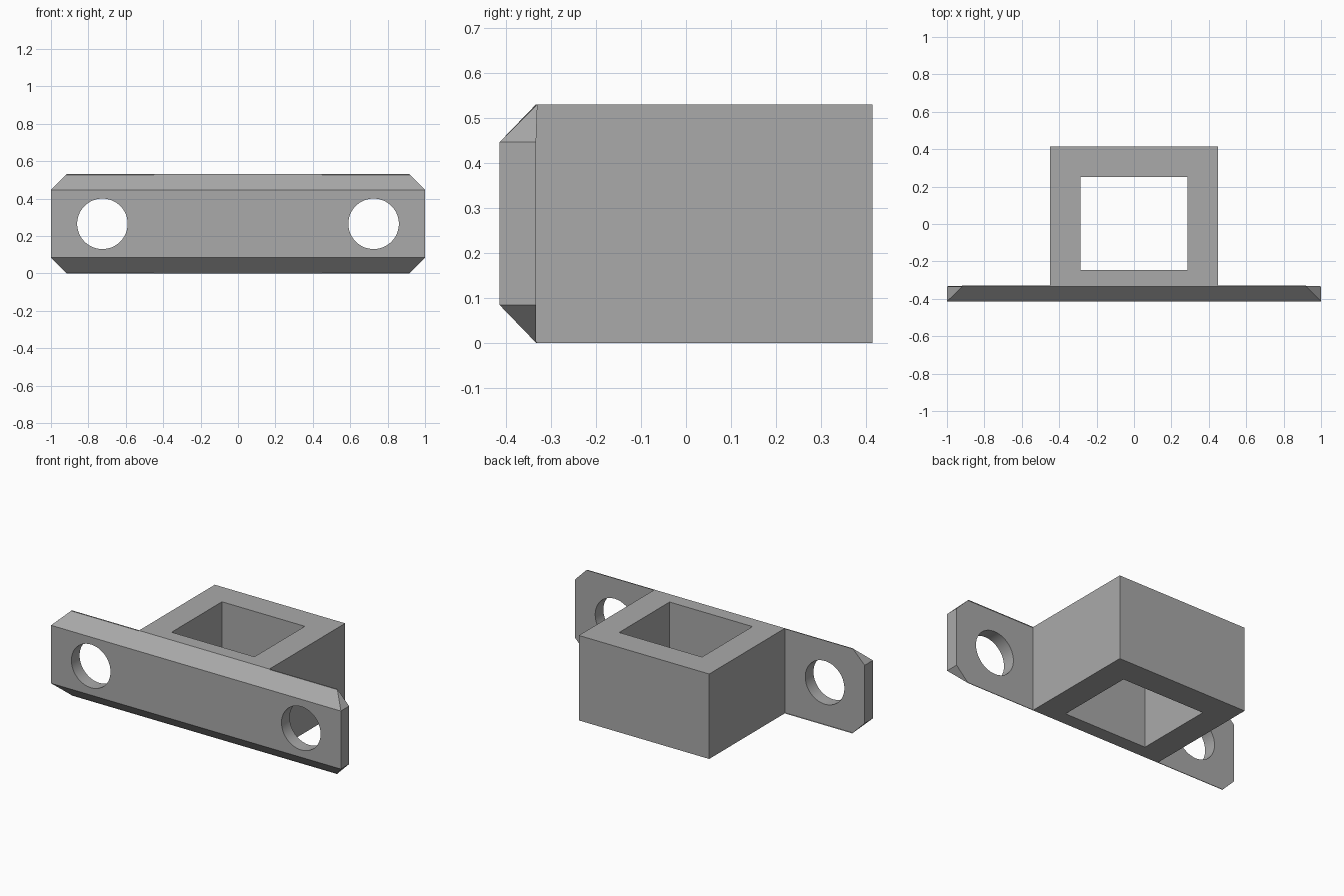
import bpy, bmesh, math
from mathutils import Matrix

cube = bpy.data.objects.get("Cube")
if cube:
    bpy.data.objects.remove(cube, do_unlink=True)

HEIGHT = 0.53
DEPTH = 0.414        # half depth of the whole bracket
FLANGE_BACK = -0.333
SOCKET = 0.45        # half width of the square socket
CHAMFER = 0.084

grey = bpy.data.materials.new("plain grey")
grey.use_nodes = True
colour = (0.4, 0.4, 0.4, 1)
grey.diffuse_color = colour
grey.node_tree.nodes["Principled BSDF"].inputs["Base Color"].default_value = colour


def make_object(name, bm):
    bmesh.ops.recalc_face_normals(bm, faces=bm.faces)
    mesh = bpy.data.meshes.new(name)
    bm.to_mesh(mesh)
    bm.free()
    mesh.materials.append(grey)
    obj = bpy.data.objects.new(name, mesh)
    bpy.context.collection.objects.link(obj)
    return obj


def cut(target, cutter):
    cutter.hide_render = True
    mod = target.modifiers.new("cut", 'BOOLEAN')
    mod.operation = 'DIFFERENCE'
    mod.solver = 'EXACT'
    mod.object = cutter
    bpy.context.view_layer.objects.active = target
    bpy.ops.object.modifier_apply(modifier=mod.name)
    bpy.data.objects.remove(cutter, do_unlink=True)


# Bracket body: plan outline extruded upwards
half = [(1, -DEPTH), (1, FLANGE_BACK), (SOCKET, FLANGE_BACK), (SOCKET, DEPTH)]
outline = half + [(-x, y) for x, y in reversed(half)]
bm = bmesh.new()
base = bm.faces.new([bm.verts.new((x, y, 0)) for x, y in outline])
extruded = bmesh.ops.extrude_face_region(bm, geom=[base], use_keep_orig=True)
top = [g for g in extruded["geom"] if isinstance(g, bmesh.types.BMVert)]
bmesh.ops.translate(bm, verts=top, vec=(0, 0, HEIGHT))
bmesh.ops.recalc_face_normals(bm, faces=bm.faces)

# Chamfered flange corners
corners = [e for e in bm.edges
           if all(abs(v.co.x) > 0.99 for v in e.verts)
           and abs(e.verts[0].co.z - e.verts[1].co.z) < 0.01]
bmesh.ops.bevel(bm, geom=corners, offset=CHAMFER, offset_type='OFFSET',
                segments=1, affect='EDGES')
bracket = make_object("mounting_bracket", bm)

# Square opening through the socket
bm = bmesh.new()
bmesh.ops.create_cube(bm, size=1, matrix=Matrix.Translation((0, 0.002, HEIGHT / 2))
                      @ Matrix.Diagonal((0.572, 0.497, 1, 1)))
cut(bracket, make_object("socket_cutter", bm))

# Round bolt holes through the flanges
for side in (-1, 1):
    bm = bmesh.new()
    bmesh.ops.create_cone(
        bm, cap_ends=True, segments=64, radius1=0.135, radius2=0.135, depth=0.3,
        matrix=Matrix.Translation((side * 0.725, -0.373, HEIGHT / 2))
        @ Matrix.Rotation(math.pi / 2, 4, 'X'))
    cut(bracket, make_object("bolt_hole_cutter", bm))

# Smooth hole walls, crisp edges elsewhere
bpy.ops.object.select_all(action='DESELECT')
bracket.select_set(True)
bpy.context.view_layer.objects.active = bracket
bpy.ops.object.shade_smooth_by_angle(angle=math.radians(30))
